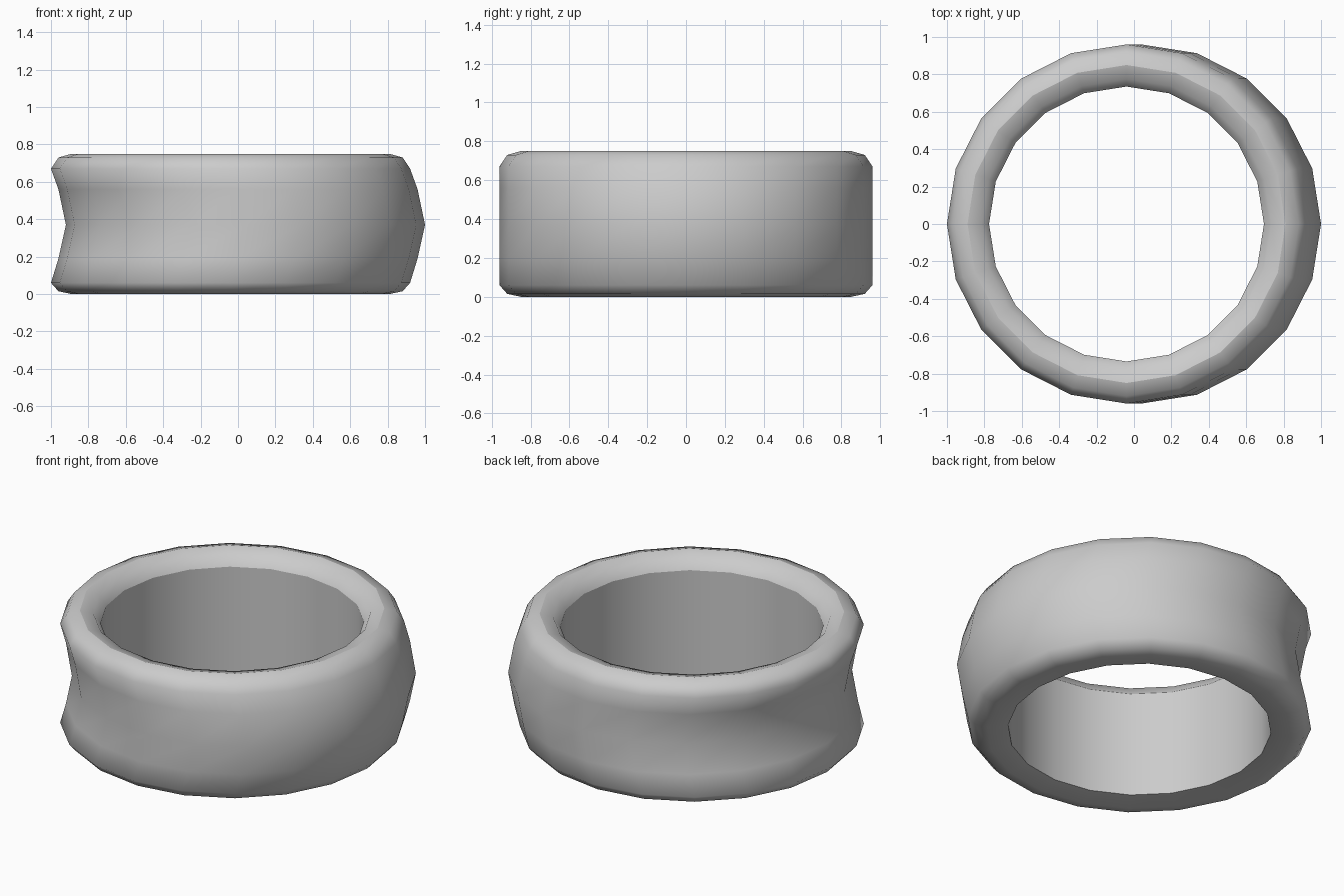
import bpy, bmesh
from math import cos, sin, pi

if "Cube" in bpy.data.objects:
    bpy.data.objects.remove(bpy.data.objects["Cube"])

SEGMENTS = 20
CENTRE_X = -0.04

# Closed cross-section: radius, height, sideways shift of that loop
PROFILE = [
    (0.735, 0.02, 0), (0.85, 0.0, 0), (0.92, 0.015, 0),
    (0.96, 0.06, 0), (0.96, 0.19, 0.04), (0.96, 0.37, 0.08),
    (0.96, 0.56, 0.04), (0.96, 0.67, 0), (0.92, 0.73, 0),
    (0.85, 0.75, 0), (0.775, 0.73, 0), (0.735, 0.67, 0),
]
SHARP_LOOPS = {0, 9, 11}  # inner wall rims and top crest

# Band: stacked circles, the middle ones slid sideways, joined into a tube
bm = bmesh.new()
loops = []
for r, z, shift in PROFILE:
    loops.append([bm.verts.new((CENTRE_X + shift + r * cos(2 * pi * i / SEGMENTS),
                                r * sin(2 * pi * i / SEGMENTS), z))
                  for i in range(SEGMENTS)])
for k, lower in enumerate(loops):
    upper = loops[(k + 1) % len(loops)]
    for i in range(SEGMENTS):
        j = (i + 1) % SEGMENTS
        bm.faces.new((lower[i], lower[j], upper[j], upper[i])).smooth = True

# Creases that stay crisp under smooth shading
for k in SHARP_LOOPS:
    for i in range(SEGMENTS):
        bm.edges.get((loops[k][i], loops[k][(i + 1) % SEGMENTS])).smooth = False
bmesh.ops.recalc_face_normals(bm, faces=bm.faces)

mesh = bpy.data.meshes.new("ring_band")
bm.to_mesh(mesh)
bm.free()
bpy.context.collection.objects.link(bpy.data.objects.new("ring_band", mesh))
